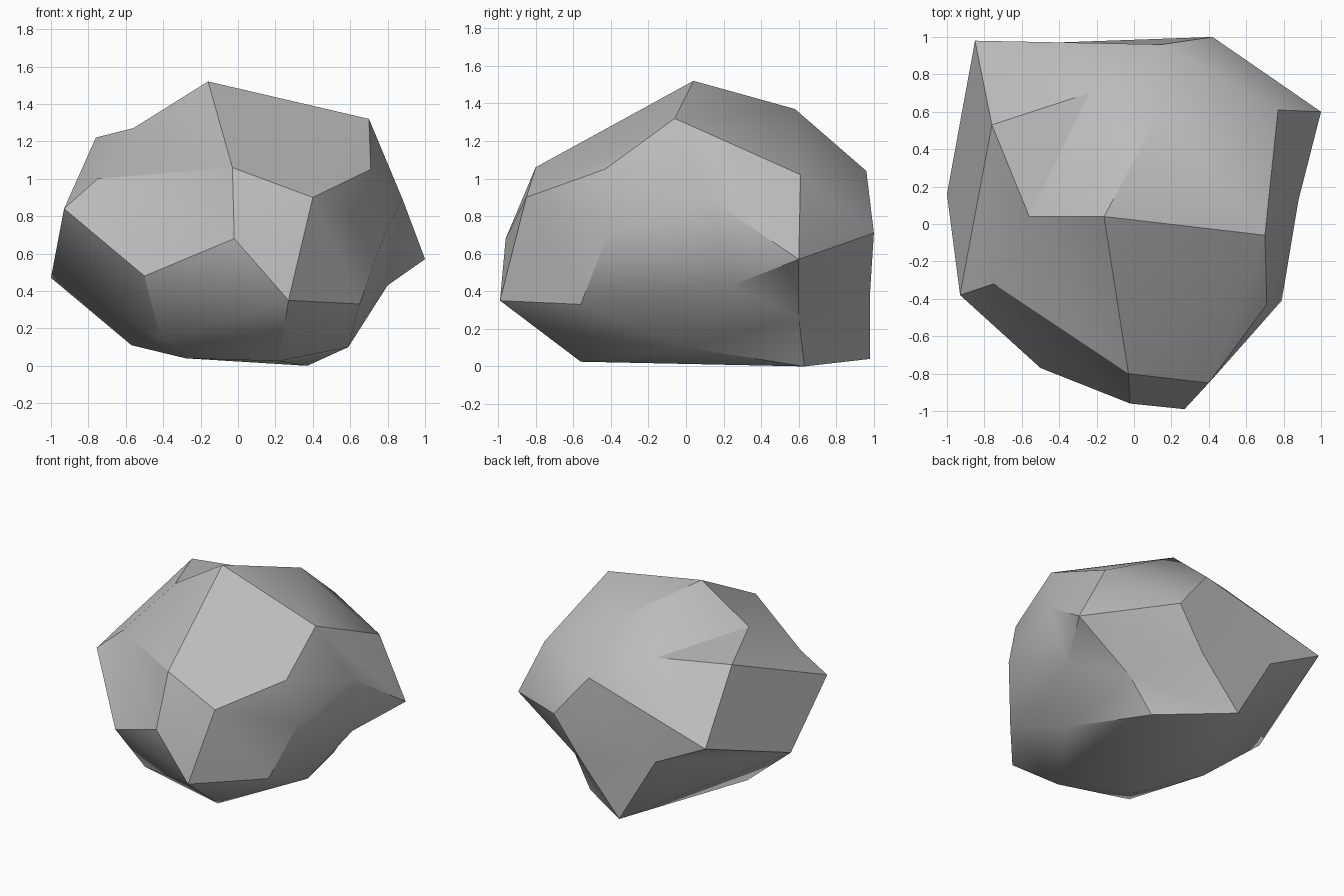
import bpy, bmesh, math
from mathutils import Vector

if "Cube" in bpy.data.objects:
    bpy.data.objects.remove(bpy.data.objects["Cube"])

# Corner points of the boulder, grouped by region
CROWN = [(-.16, .04, 1.52), (.70, -.06, 1.32), (.13, .58, 1.37),
         (-.76, .53, 1.22), (.15, .96, 1.04), (-.03, -.80, 1.06)]
FRONT = [(.71, -.43, 1.05), (.40, -.85, .90), (-.02, -.96, .68), (.27, -.99, .35),
         (-.50, -.77, .48)]
SIDES = [(-.93, -.38, .84), (-1, .16, .47), (-.85, .98, .77), (.42, 1, .71),
         (1, .60, .57), (.77, .61, 1.02), (.88, .13, .89), (.79, -.41, .72)]
BASE = [(.37, .63, 0), (.22, -.56, .025), (-.28, -.33, .04), (-.41, -.54, .13),
        (-.57, .07, .11), (-.12, .98, .04)]

# Hollow corners, each with the offset that holds it out while the skin is wrapped
HOLLOWS = [((-.56, .04, 1.27), (-.04, .10, .20)),     # left shoulder
           ((-.75, -.32, 1.0), (-.05, -.05, .08)),
           ((-.24, .70, 1.20), (0, 0, .12)),          # back of the crown
           ((.65, -.56, .33), (.03, -.03, -.02)),     # right flank
           ((.80, .24, .43), (.17, .03, -.06)),
           ((.54, .60, .26), (.08, .08, -.06)),       # under right corner
           ((-.42, .97, .55), (-.13, .07, -.13)),     # back
           ((.20, .98, .40), (0, .05, -.01)),
           ((.59, 0, .10), (.06, 0, -.06))]           # underside

# Boulder body: wrap a skin round all corners, then let the hollows sink back
bm = bmesh.new()
for p in CROWN + FRONT + SIDES + BASE:
    bm.verts.new(p)
sunk = [(bm.verts.new(Vector(p) + Vector(push)), Vector(p)) for p, push in HOLLOWS]
bmesh.ops.convex_hull(bm, input=bm.verts[:])
bmesh.ops.recalc_face_normals(bm, faces=bm.faces[:])
for v, p in sunk:
    v.co = p
loose = [v for v in bm.verts if not v.link_faces]
bmesh.ops.delete(bm, geom=loose, context='VERTS')

mesh = bpy.data.meshes.new("boulder")
bm.to_mesh(mesh)
bm.free()
boulder = bpy.data.objects.new("boulder", mesh)
bpy.context.collection.objects.link(boulder)

stone = bpy.data.materials.new("grey stone")
stone.diffuse_color = (.5, .5, .5, 1)
stone.use_nodes = True
stone.node_tree.nodes["Principled BSDF"].inputs["Base Color"].default_value = stone.diffuse_color
mesh.materials.append(stone)

# Soft faces with crisp ridges
bpy.context.view_layer.objects.active = boulder
boulder.select_set(True)
bpy.ops.object.shade_smooth_by_angle(angle=math.radians(33))
